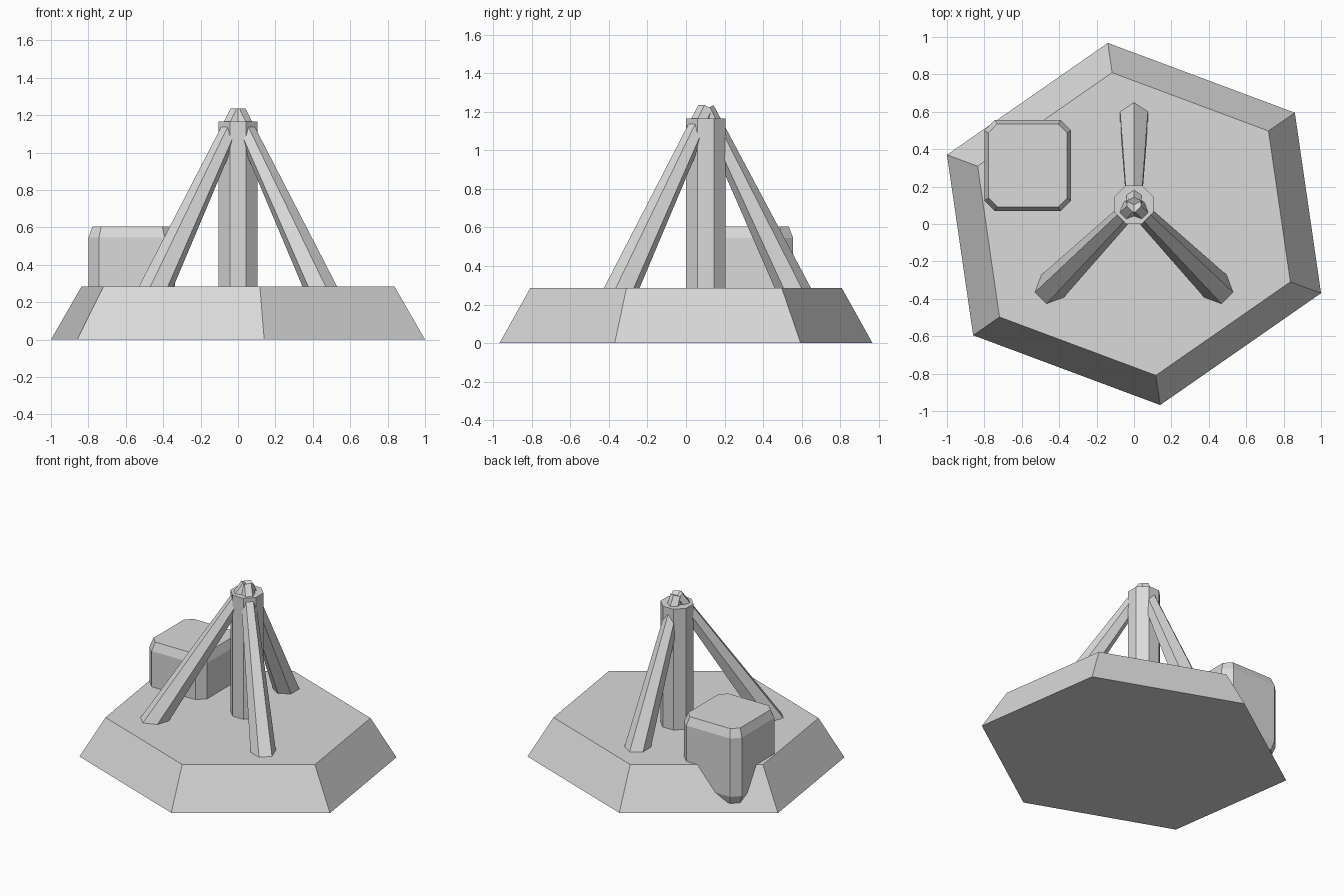
import bpy, bmesh
from math import radians, cos, sin, pi
from mathutils import Vector

cube = bpy.data.objects.get("Cube")
if cube:
    bpy.data.objects.remove(cube, do_unlink=True)

grey = bpy.data.materials.new("light_grey")
grey.use_nodes = True
colour = (0.7, 0.7, 0.7, 1)
grey.diffuse_color = colour
grey.node_tree.nodes["Principled BSDF"].inputs["Base Color"].default_value = colour


def loft(name, rings):
    """Closed flat-shaded solid through rings with equal point counts."""
    bm = bmesh.new()
    loops = [[bm.verts.new(p) for p in ring] for ring in rings]
    for a, b in zip(loops, loops[1:]):
        for i in range(len(a)):
            j = (i + 1) % len(a)
            bm.faces.new((a[i], a[j], b[j], b[i]))
    bm.faces.new(loops[0][::-1])
    bm.faces.new(loops[-1])
    bmesh.ops.recalc_face_normals(bm, faces=bm.faces)
    mesh = bpy.data.meshes.new(name)
    bm.to_mesh(mesh)
    bm.free()
    mesh.materials.append(grey)
    obj = bpy.data.objects.new(name, mesh)
    bpy.context.collection.objects.link(obj)
    return obj


# Sloped six-sided base, point-symmetric about the centre
DECK = 0.285
half = [(1.0, -0.37), (0.86, 0.595), (-0.14, 0.968)]
outline = half + [(-x, -y) for x, y in half]
loft("base", [[(x * s, y * s, z) for x, y in outline]
              for s, z in ((1, 0), (0.836, DECK))])

# Octagonal centre post
CY = 0.103
post_r = 0.103 / cos(pi / 8)
loft("post", [[(post_r * cos((k + 0.5) * pi / 4),
                CY + post_r * sin((k + 0.5) * pi / 4), z) for k in range(8)]
              for z in (0.2, 1.165)])


# Tapered hexagonal struts leaning in to the top of the post
def strut(name, angle, reach, roll):
    out = Vector((cos(angle), sin(angle), 0))
    top = Vector((0, CY, 1.215))
    foot = Vector((0, CY, DECK)) + out * reach
    axis = (top - foot).normalized()
    side = Vector((-sin(angle), cos(angle), 0))
    face = side.cross(axis)
    if face.dot(out) < 0:
        face = -face

    def ring(t):
        r = 0.085 + (0.045 - 0.085) * t
        c = foot.lerp(top, t)
        return [c + r * (cos(k * pi / 3 + roll) * face +
                         sin(k * pi / 3 + roll) * side) for k in range(6)]
    loft(name, [ring(-0.09), ring(1)])


strut("back_strut", radians(90), 0.45, 0)
strut("front_right_strut", radians(225), 0.615, pi / 6)
strut("front_left_strut", radians(315), 0.615, pi / 6)

# Chamfered box overhanging the edge of the base
BX, BY, HX, HY, CH = -0.568, 0.313, 0.232, 0.243, 0.056


def box_ring(inset, z):
    hx, hy, c = HX - inset, HY - inset, CH - inset * 0.4
    pts = [(hx, hy - c), (hx - c, hy), (c - hx, hy), (-hx, hy - c)]
    pts += [(-x, -y) for x, y in pts]
    return [(BX + x, BY + y, z) for x, y in pts]


loft("box", [box_ring(0.022, 0.06), box_ring(0, 0.12),
             box_ring(0, 0.545), box_ring(0.022, 0.605)])
